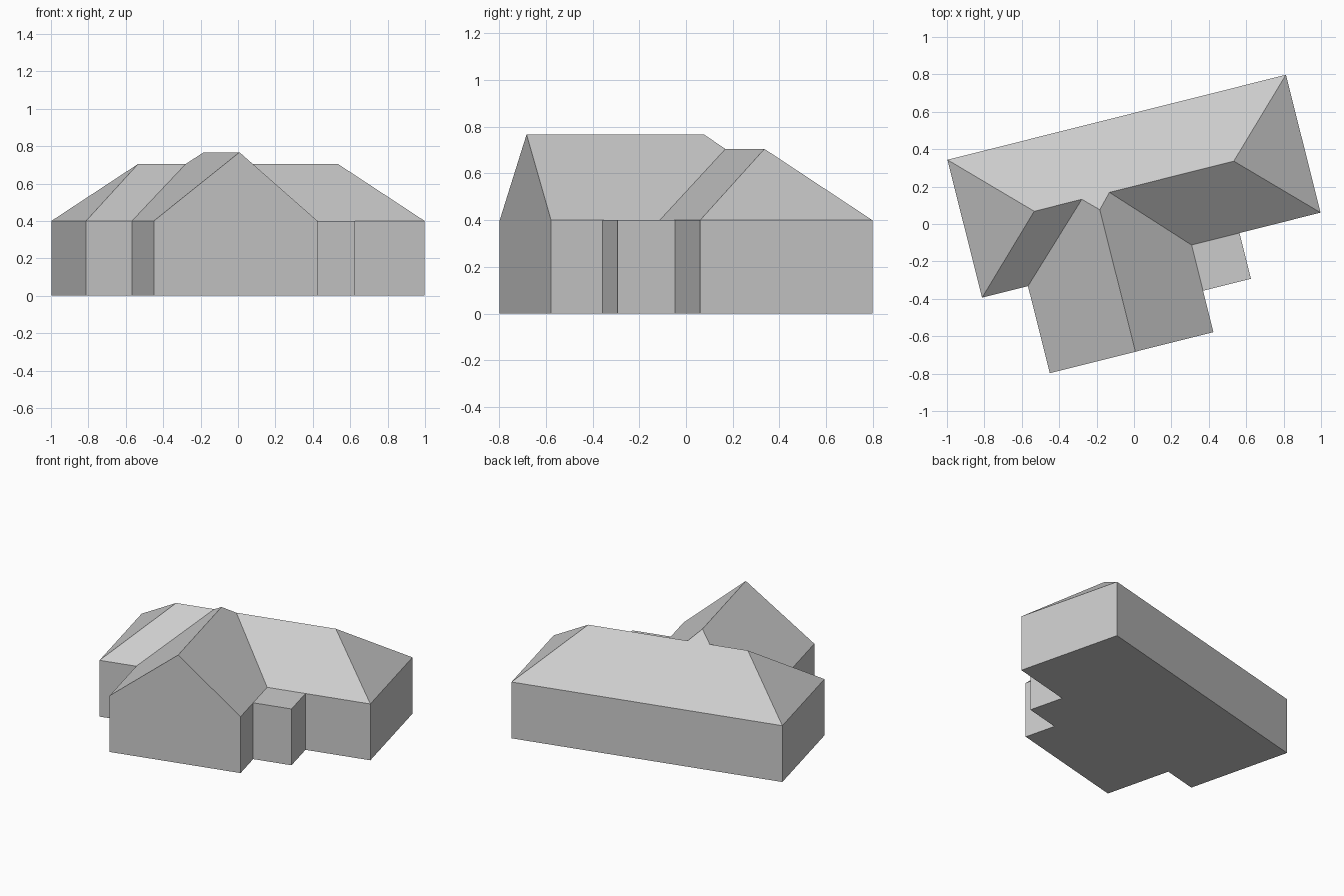
import bpy
import bmesh
from math import radians
from mathutils import Matrix

cube = bpy.data.objects.get("Cube")
if cube:
    bpy.data.objects.remove(cube, do_unlink=True)

grey = bpy.data.materials.new("plain grey")
grey.use_nodes = True
colour = (0.6, 0.6, 0.6, 1)
grey.diffuse_color = colour
grey.node_tree.nodes["Principled BSDF"].inputs["Base Color"].default_value = colour

# Main dimensions, along and across the house
EAVE, RIDGE, PEAK = 0.4, 0.705, 0.767
L, D, R = 0.933, 0.38, 0.55              # half length, half depth, half ridge
W0, W1, WF, WP = -0.68, 0.222, -0.86, -0.208  # wing sides, front and peak
PX, PY = 0.486, -0.632                   # porch corner

bm = bmesh.new()

# Footprint, anticlockwise from the back left corner
outline = {
    "back_left": (-L, D), "front_left": (-L, -D), "valley_left": (W0, -D),
    "wing_left": (W0, WF), "wing_right": (W1, WF), "porch_inner": (W1, PY),
    "porch_outer": (PX, PY), "porch_back": (PX, -D),
    "front_right": (L, -D), "back_right": (L, D),
}
names = list(outline)
low = {n: bm.verts.new((*p, 0)) for n, p in outline.items()}
top = {n: bm.verts.new((*p, EAVE)) for n, p in outline.items()}

# Ridge points; the wing's back end continues the main back slope
rise = (RIDGE - EAVE) / (PEAK - EAVE)
ridge = {
    "ridge_left": (-R, 0, RIDGE), "ridge_right": (R, 0, RIDGE),
    "join_left": (W0 + (WP - W0) * rise, 0, RIDGE),
    "join_right": (W1 + (WP - W1) * rise, 0, RIDGE),
    "gable": (WP, WF, PEAK),
    "peak": (WP, -(PEAK - RIDGE) * D / (RIDGE - EAVE), PEAK),
    "valley_right": (W1, -D, EAVE),
}
top.update({n: bm.verts.new(p) for n, p in ridge.items()})

# Floor and walls, with the gable in the wing's front wall
bm.faces.new([low[n] for n in reversed(names)])
for a, b in zip(names, names[1:] + names[:1]):
    gable = [top["gable"]] if a == "wing_left" else []
    bm.faces.new([low[a], low[b], top[b]] + gable + [top[a]])

# Roof slopes and the flat porch top
for face in (
    "back_left front_left ridge_left",
    "front_left valley_left join_left ridge_left",
    "valley_left wing_left gable peak join_left",
    "peak gable wing_right porch_inner valley_right join_right",
    "valley_right porch_back front_right ridge_right join_right",
    "front_right back_right ridge_right",
    "back_right back_left ridge_left join_left peak join_right ridge_right",
    "porch_inner porch_outer porch_back valley_right",
):
    bm.faces.new([top[n] for n in face.split()])

bmesh.ops.recalc_face_normals(bm, faces=bm.faces)
bm.transform(Matrix.Translation((0, 0.202, 0)) @ Matrix.Rotation(radians(14.1), 4, "Z"))

mesh = bpy.data.meshes.new("house")
bm.to_mesh(mesh)
bm.free()
mesh.materials.append(grey)
bpy.context.collection.objects.link(bpy.data.objects.new("house", mesh))
